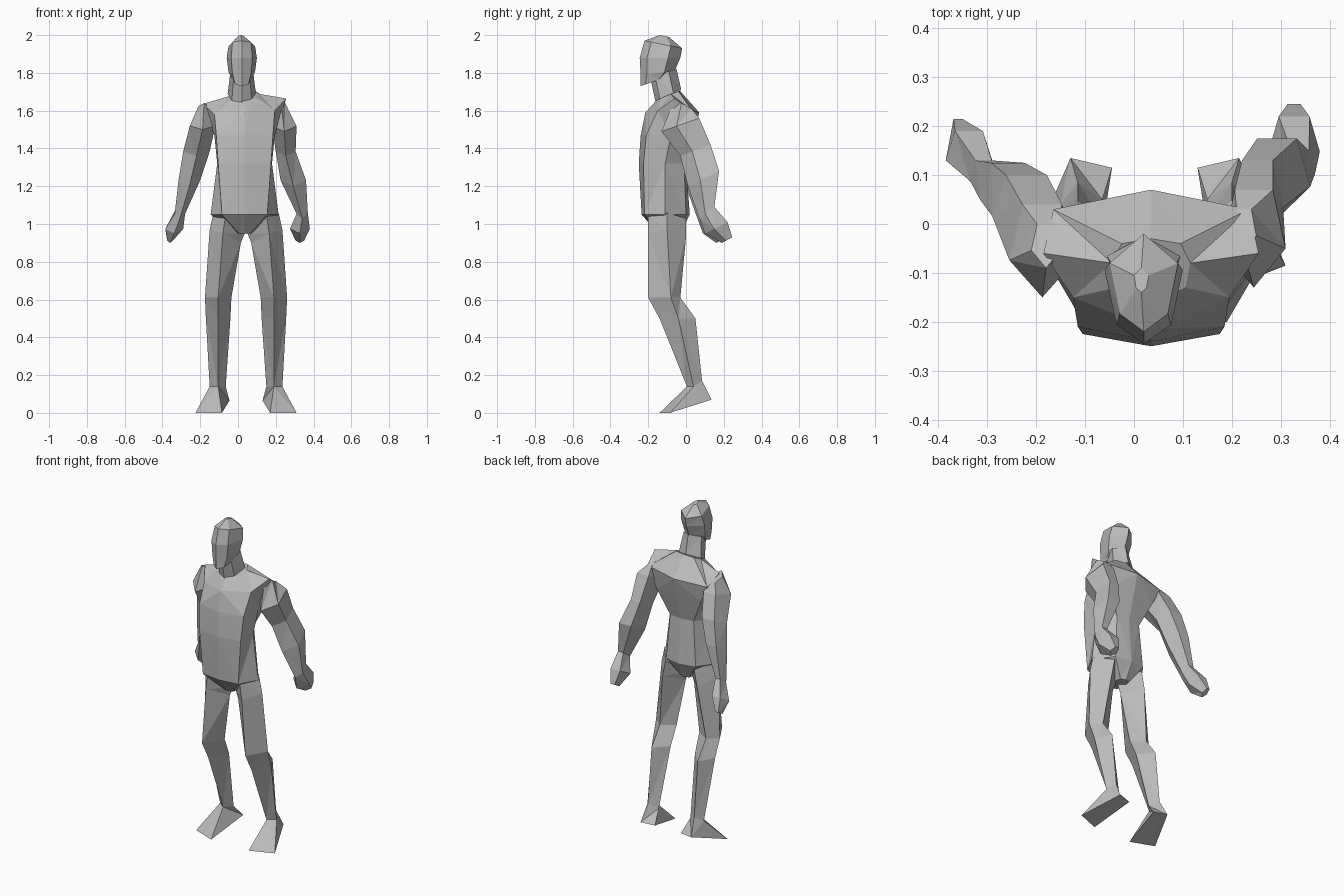
import bpy
import bmesh

default_cube = bpy.data.objects.get("Cube")
if default_cube:
    bpy.data.objects.remove(default_cube, do_unlink=True)

# One plain clay colour for the whole figure
clay = bpy.data.materials.new("clay_grey")
clay.use_nodes = True
clay_colour = (0.5, 0.5, 0.5, 1)
clay.diffuse_color = clay_colour
clay.node_tree.nodes["Principled BSDF"].inputs["Base Color"].default_value = clay_colour

# Unit outlines, front point first, fitted into a bounding box per ring
LIMB = [(.5, 0), (1, .4), (.8, 1), (.2, 1), (0, .4)]
SKULL = [(.5, 0), (.85, .18), (1, .7), (.5, 1), (0, .7), (.15, .18)]


def loft(name, rings):
    """Skin a closed, flat-shaded tube through rings with equal point counts."""
    bm = bmesh.new()
    loops = [[bm.verts.new(point) for point in ring] for ring in rings]
    for upper, lower in zip(loops, loops[1:]):
        count = len(upper)
        for i in range(count):
            j = (i + 1) % count
            bm.faces.new((upper[i], upper[j], lower[j], lower[i]))
    bm.faces.new(loops[0])
    bm.faces.new(loops[-1])
    bmesh.ops.triangulate(bm, faces=bm.faces[:])
    bmesh.ops.recalc_face_normals(bm, faces=bm.faces[:])
    mesh = bpy.data.meshes.new(name)
    bm.to_mesh(mesh)
    bm.free()
    mesh.materials.append(clay)
    part = bpy.data.objects.new(name, mesh)
    bpy.context.collection.objects.link(part)
    return part


def boxed(outline, left, right, front, back, z_front, z_back):
    """Fit an outline into a box whose plane tilts from front to back."""
    return [(left + u * (right - left),
             front + v * (back - front),
             z_front + v * (z_back - z_front)) for u, v in outline]


def boxed_loft(name, outline, boxes):
    return loft(name, [boxed(outline, *box) for box in boxes])


# Head, from crown to jaw
boxed_loft("head", SKULL, [
    (0, .03, -.14, -.09, 2, 1.99),
    (-.05, .09, -.22, -.02, 1.97, 1.93),
    (-.06, .1, -.245, -.03, 1.88, 1.88),
    (-.05, .09, -.24, -.06, 1.79, 1.81),
    (-.03, .07, -.24, -.1, 1.73, 1.78),
])

# Neck leaning forward
boxed_loft("neck", SKULL, [
    (-.04, .08, -.19, -.05, 1.78, 1.82),
    (-.055, .095, -.16, -.025, 1.64, 1.71),
])


# Torso: symmetric rings, with the figure's right shoulder dropped slightly
def torso_ring(z, front, front_side, side, back_side, back, lift=0, tilt=0):
    middle = .035
    half = [(*front_side, 0), (*side, lift), (*back_side, 0)]
    points = [(0, front, 0)] + half + [(0, back, 0)]
    points += [(-x, y, rise) for x, y, rise in reversed(half)]
    drop = .065 if z > 1.5 else 0
    return [(middle + x, y, z + rise + drop * x + tilt * (y + .1))
            for x, y, rise in points]


loft("torso", [
    torso_ring(1.675, -.16, (.07, -.13), (.08, -.08), (.06, -.04), -.03, tilt=.4),
    torso_ring(1.59, -.215, (.16, -.15), (.22, -.06), (.2, .03), .07, lift=.06),
    torso_ring(1.47, -.24, (.15, -.21), (.16, -.08), (.15, .02), .04),
    torso_ring(1.32, -.25, (.14, -.225), (.145, -.11), (.08, -.01), 0),
    torso_ring(1.05, -.235, (.12, -.22), (.18, -.11), (.1, 0), .02),
    torso_ring(.95, -.15, (.03, -.14), (.04, -.1), (.03, -.04), -.03),
])

# Arms, from shoulder to wrist, each with its own pose
left_wrist = (.31, .37, .07, .15, 1.03, 1.09)
right_wrist = (-.335, -.28, .06, .13, 1.03, 1.09)
boxed_loft("left_arm", LIMB, [
    (.2, .25, -.06, .03, 1.66, 1.61),
    (.18, .31, -.13, .07, 1.49, 1.56),
    (.2, .305, -.03, .13, 1.36, 1.42),
    (.225, .36, .01, .175, 1.2, 1.28),
    left_wrist,
])
boxed_loft("right_arm", LIMB, [
    (-.21, -.15, -.09, 0, 1.64, 1.6),
    (-.255, -.12, -.15, .04, 1.5, 1.55),
    (-.29, -.15, -.04, .1, 1.36, 1.42),
    (-.315, -.2, 0, .125, 1.2, 1.28),
    right_wrist,
])

# Mitten hands
boxed_loft("left_hand", LIMB, [
    left_wrist,
    (.275, .38, .1, .22, .95, 1.01),
    (.305, .35, .19, .245, .9, .93),
])
boxed_loft("right_hand", LIMB, [
    right_wrist,
    (-.385, -.29, .09, .19, .95, 1.01),
    (-.375, -.345, .16, .215, .9, .93),
])

# Legs: diamond rings ordered front, outer, back, inner
ankle = [(.19, .005, .14), (.235, .04, .14), (.2, .085, .17), (.15, .05, .14)]
leg_rings = [
    [(.15, -.2, 1.05), (.215, -.1, 1.06), (.14, 0, 1.03), (.05, -.1, .95)],
    [(.165, -.2, .95), (.235, -.1, .97), (.16, 0, .93), (.07, -.1, .9)],
    [(.19, -.2, .61), (.26, -.08, .61), (.2, -.03, .61), (.12, -.08, .61)],
    [(.19, -.14, .5), (.255, -.04, .5), (.2, .05, .5), (.125, -.03, .5)],
    ankle,
]
sole = [(.17, -.14, 0), (.31, -.085, 0), (.215, .135, .07), (.13, .115, .065)]


def mirrored(rings):
    centre = .0425
    return [[(2 * centre - x, y, z) for x, y, z in ring] for ring in rings]


for part, rings in (("leg", leg_rings), ("foot", [ankle, sole])):
    loft("left_" + part, rings)
    loft("right_" + part, mirrored(rings))
